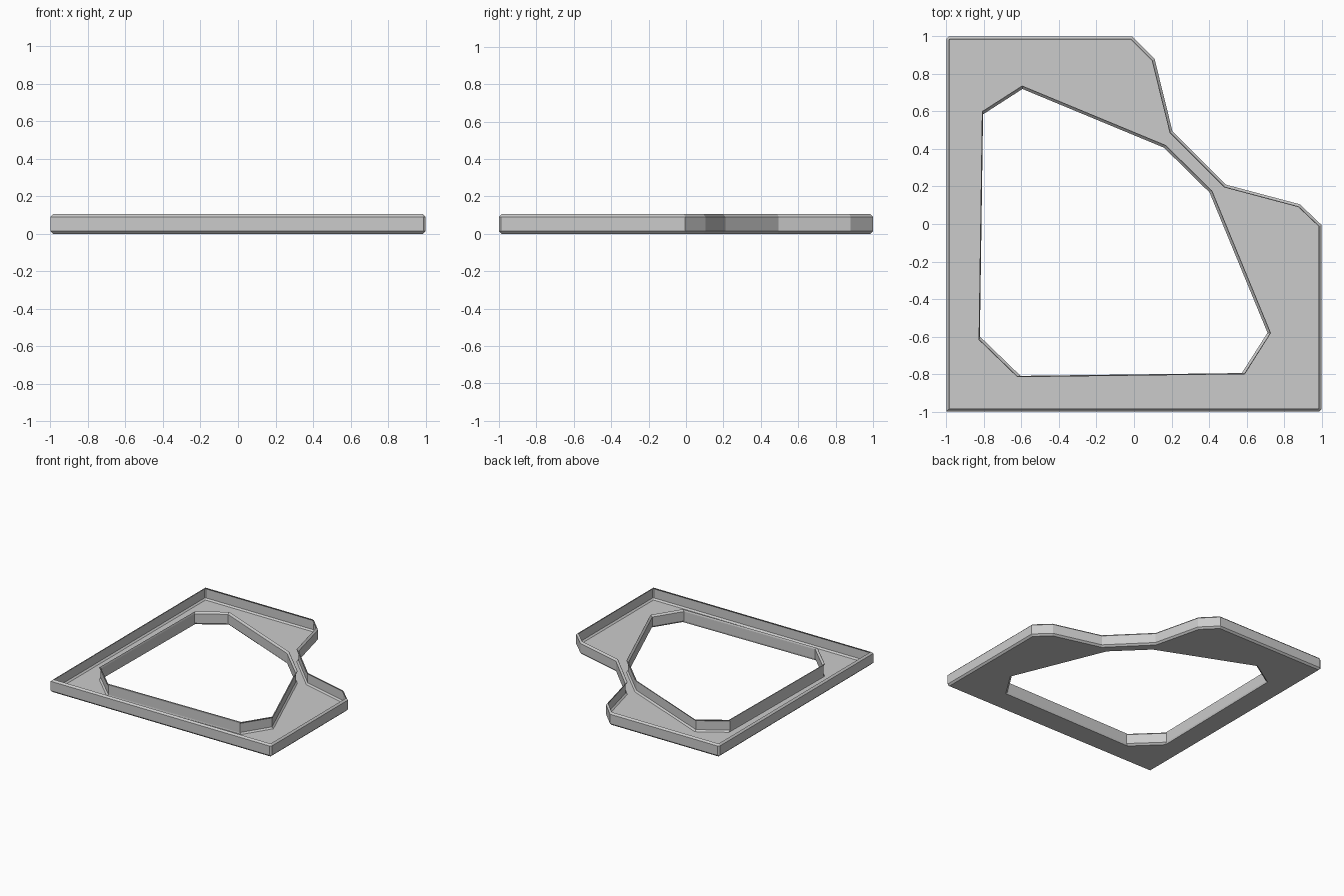
import bpy, bmesh
from mathutils import Vector

cube = bpy.data.objects.get("Cube")
if cube:
    bpy.data.objects.remove(cube, do_unlink=True)

HEIGHT, CHAMFER, SHEET = 0.105, 0.014, 0.004

grey = bpy.data.materials.new("plain_grey")
grey.use_nodes = True
colour = (0.6, 0.6, 0.6, 1)
grey.diffuse_color = colour
grey.node_tree.nodes["Principled BSDF"].inputs["Base Color"].default_value = colour


def offset(points, dists):
    """Move every edge to its left by its own distance and rejoin the corners."""
    lines = []
    for i, p in enumerate(points):
        d = (points[(i + 1) % len(points)] - p).normalized()
        lines.append((p + Vector((-d.y, d.x)) * dists[i], d))
    result = []
    for i, (q, e) in enumerate(lines):
        p, d = lines[i - 1]
        t = (q - p).cross(e) / d.cross(e)
        result.append(p + d * t)
    return result


def wall(bm, points, dists):
    """Upright sheet wall with chamfered foot and rim; returns the foot edges."""
    small = offset(points, dists)
    levels = [(small, 0), (points, CHAMFER), (points, HEIGHT - CHAMFER), (small, HEIGHT)]
    rings = [[bm.verts.new((p.x, p.y, z)) for p in ring] for ring, z in levels]
    n = len(points)
    for low, high in zip(rings, rings[1:]):
        for i in range(n):
            j = (i + 1) % n
            bm.faces.new((low[i], low[j], high[j], high[i]))
    return [bm.edges.get((rings[0][i], rings[0][(i + 1) % n])) for i in range(n)]


# Outer outline, counter-clockwise, with a notched back left corner
K = 0.012
outer = [Vector(p) for p in (
    (-1, -1), (1 - K, -1), (1, -1 + K), (1, -0.005), (0.885, 0.105), (0.49, 0.21),
    (0.205, 0.495), (0.11, 0.88), (-0.01, 1), (-1 + K, 1), (-1, 1 - K))]

# Opening, clockwise, so that its left side is also the tray side
opening = [Vector(p) for p in (
    (-0.805, 0.585), (-0.595, 0.72), (0.16, 0.407), (0.403, 0.168),
    (0.712, -0.58), (0.575, -0.795), (-0.605, -0.81), (-0.822, -0.6))]
opening_dists = [CHAMFER, CHAMFER, CHAMFER, CHAMFER, CHAMFER, 0.004, CHAMFER, 0.004]

bm = bmesh.new()
foot = wall(bm, outer, [CHAMFER] * len(outer))
foot += wall(bm, opening, opening_dists)

# Floor between both walls, facing down
filled = bmesh.ops.triangle_fill(bm, use_beauty=True, edges=foot)
floor = [f for f in filled["geom"] if isinstance(f, bmesh.types.BMFace)]
for f in floor:
    f.normal_update()
    if f.normal.z > 0:
        f.normal_flip()
bmesh.ops.dissolve_limit(bm, angle_limit=0.01, verts=[],
                         edges=list({e for f in floor for e in f.edges}))

mesh = bpy.data.meshes.new("frame_tray")
bm.to_mesh(mesh)
bm.free()
mesh.materials.append(grey)
tray = bpy.data.objects.new("frame_tray", mesh)
bpy.context.scene.collection.objects.link(tray)

# Thin sheet thickness towards the inside of the tray
shell = tray.modifiers.new("sheet_thickness", 'SOLIDIFY')
shell.thickness = SHEET
shell.offset = -1
